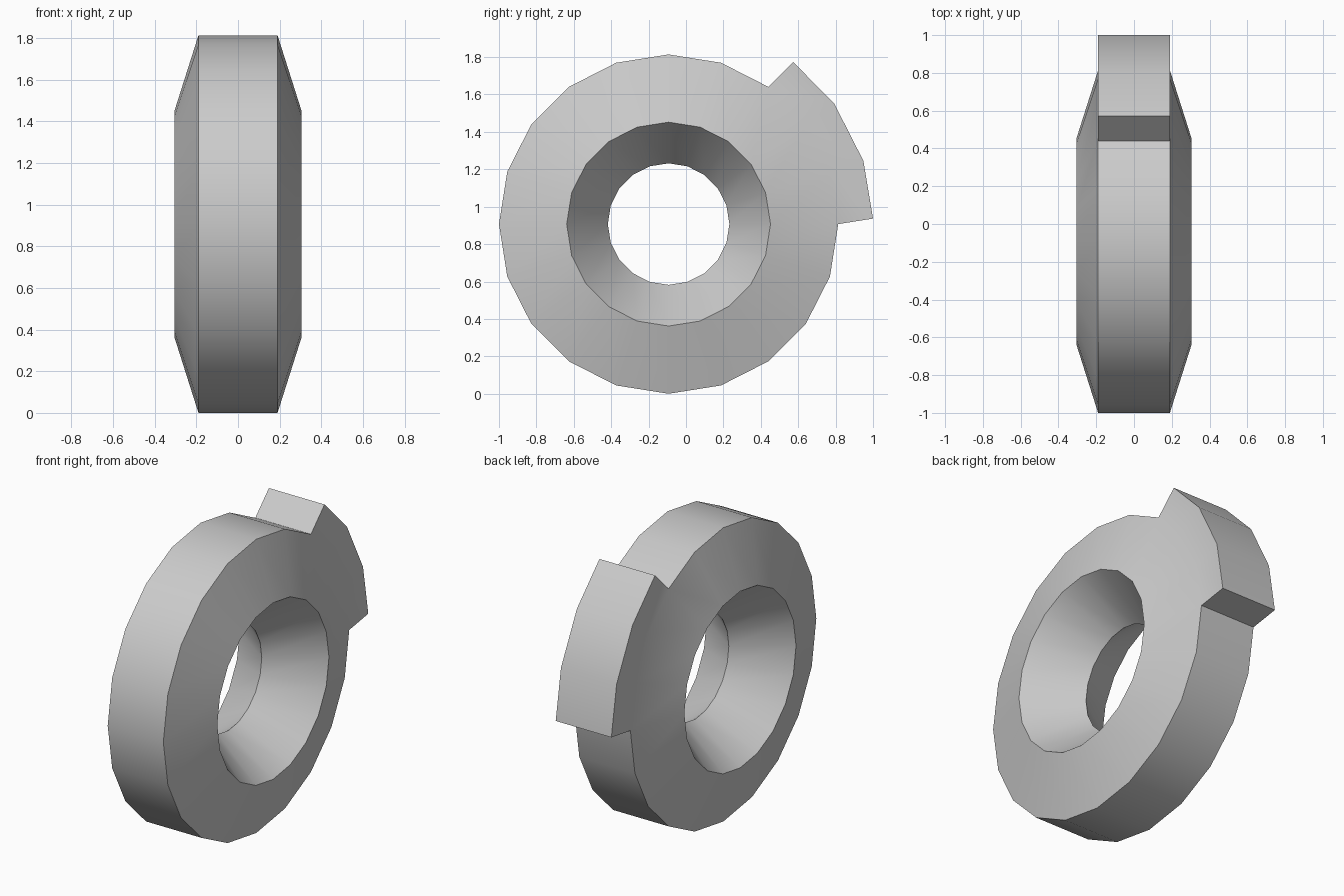
import bpy, bmesh
from math import sin, cos, pi
from mathutils import Vector

if "Cube" in bpy.data.objects:
    bpy.data.objects.remove(bpy.data.objects["Cube"])

SIDES = 20
CY, CZ = -0.093, 0.907
# closed ring profile as (x, radius): rim, ridges and narrow waist of the hole
PROFILE = [(-0.19, 0.907), (0.19, 0.907), (0.305, 0.545), (0, 0.325), (-0.305, 0.545)]
TOOTH_FIRST, TOOTH_LAST, TOOTH_HEIGHT = 2, 5, 0.188


def radial(step):
    a = 2 * pi * step / SIDES
    return Vector((0, sin(a), cos(a)))


bm = bmesh.new()

# ring: revolve the profile around the x axis
rings = []
for i in range(SIDES):
    rings.append([bm.verts.new(Vector((x, CY, CZ)) + radial(i) * r) for x, r in PROFILE])
rim_faces = []
n = len(PROFILE)
for i in range(SIDES):
    a, b = rings[i], rings[(i + 1) % SIDES]
    for j in range(n):
        k = (j + 1) % n
        f = bm.faces.new((a[j], a[k], b[k], b[j]))
        if j == 0 and TOOTH_FIRST <= i < TOOTH_LAST:
            rim_faces.append(f)

# tooth: extrude three rim facets, end walls square to their own facet
res = bmesh.ops.extrude_face_region(bm, geom=rim_faces)
for v in [g for g in res["geom"] if isinstance(g, bmesh.types.BMVert)]:
    d = v.co - Vector((v.co.x, CY, CZ))
    step = min(range(TOOTH_FIRST, TOOTH_LAST + 1),
               key=lambda s: (radial(s) - d.normalized()).length)
    direction = {TOOTH_FIRST: step + 0.5, TOOTH_LAST: step - 0.5}.get(step, step)
    v.co += radial(direction) * TOOTH_HEIGHT
bmesh.ops.delete(bm, geom=[f for f in rim_faces if f.is_valid], context='FACES_ONLY')
bmesh.ops.recalc_face_normals(bm, faces=bm.faces[:])

mesh = bpy.data.meshes.new("toothed_ring")
bm.to_mesh(mesh)
bm.free()
ring = bpy.data.objects.new("toothed_ring", mesh)
bpy.context.collection.objects.link(ring)

# smooth round surfaces, crisp rims
bpy.context.view_layer.objects.active = ring
ring.select_set(True)
bpy.ops.object.shade_smooth_by_angle(angle=pi / 6)
